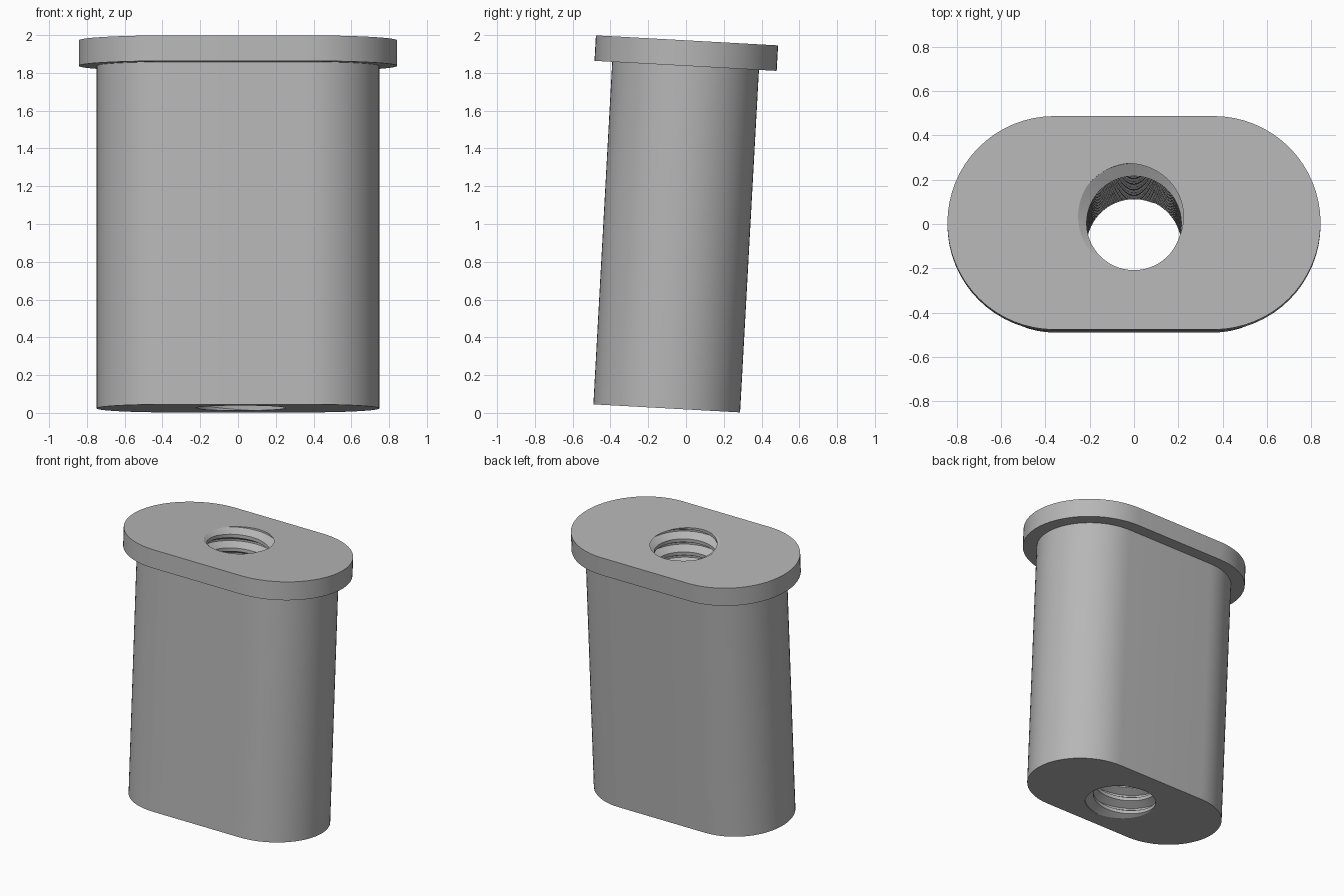
import bpy, bmesh
from math import sin, cos, pi, radians, ceil

if "Cube" in bpy.data.objects:
    bpy.data.objects.remove(bpy.data.objects["Cube"], do_unlink=True)

HEIGHT, RIM = 1.951, 0.135             # overall height, flange thickness
HALF_STRAIGHT = 0.36                   # half length of the straight sides
BODY_R, FLANGE_R = 0.389, 0.483        # end radii
PITCH, MINOR, MAJOR = 0.1, 0.214, 0.27  # thread
ARC, SIDES = 32, 72

grey = bpy.data.materials.new("grey")
grey.use_nodes = True
colour = (0.47, 0.47, 0.47, 1)
grey.diffuse_color = colour
grey.node_tree.nodes["Principled BSDF"].inputs["Base Color"].default_value = colour

bm = bmesh.new()


def stadium(radius, z):
    """Loop of vertices round a straight-sided, round-ended outline."""
    loop = []
    for side in (1, -1):
        for i in range(ARC + 1):
            a = -pi / 2 + pi * i / ARC
            loop.append(bm.verts.new((side * (HALF_STRAIGHT + radius * cos(a)),
                                      side * radius * sin(a), z)))
    return loop


# Outer wall: body, underside of the flange, flange edge
loops = [stadium(r, z) for r, z in ((BODY_R, 0), (BODY_R, HEIGHT - RIM),
                                   (FLANGE_R, HEIGHT - RIM), (FLANGE_R, HEIGHT))]
for low, high in zip(loops, loops[1:]):
    for i in range(len(low)):
        k = (i + 1) % len(low)
        bm.faces.new((low[i], low[k], high[k], high[i]))

# Threaded bore: a helical wall, longer than the part
profile = ((0, MINOR), (0.25, MINOR), (0.56, MAJOR), (0.69, MAJOR))
steps = len(profile)
turns = ceil(HEIGHT / PITCH) + 4
phase = (0.625 + 0.33 - HEIGHT / PITCH) % 1   # root of the groove meets the top face at the back
thread = []
for i in range(SIDES):
    a = 2 * pi * i / SIDES
    column = []
    for j in range(turns * steps):
        part, r = profile[j % steps]
        z = PITCH * (j // steps - 2 + part + i / SIDES - phase)
        column.append(bm.verts.new((r * cos(a), r * sin(a), z)))
    thread.append(column)
bore_faces = []
for i in range(SIDES):
    wrap = steps if i == SIDES - 1 else 0     # last column joins one turn higher
    near, far = thread[i], thread[(i + 1) % SIDES]
    for j in range(turns * steps - 1 - wrap):
        bore_faces.append(bm.faces.new((near[j], near[j + 1],
                                        far[j + 1 + wrap], far[j + wrap])))

# Trim the bore flush with both end faces, then fill each end face round it
for z, direction in ((0, -1), (HEIGHT, 1)):
    bore_faces = [f for f in bore_faces if f.is_valid]
    geom = set(bore_faces)
    for f in bore_faces:
        geom.update(f.edges, f.verts)
    result = bmesh.ops.bisect_plane(bm, geom=list(geom), dist=1e-6, plane_co=(0, 0, z),
                                    plane_no=(0, 0, direction), clear_outer=True)
    bore_faces = [g for g in result["geom"] if isinstance(g, bmesh.types.BMFace)]
for z, direction in ((0, -1), (HEIGHT, 1)):
    bmesh.ops.delete(bm, geom=[v for v in bm.verts if not v.link_faces], context="VERTS")
    rim = [e for e in bm.edges if e.is_boundary
           and all(abs(v.co.z - z) < 1e-4 for v in e.verts)]
    bmesh.ops.triangle_fill(bm, edges=rim, use_beauty=True, normal=(0, 0, direction))
bmesh.ops.recalc_face_normals(bm, faces=bm.faces[:])

mesh = bpy.data.meshes.new("flanged_sleeve")
bm.to_mesh(mesh)
bm.free()
mesh.materials.append(grey)
sleeve = bpy.data.objects.new("flanged_sleeve", mesh)
bpy.context.collection.objects.link(sleeve)

# Lean towards the back
sleeve.location = (0, -0.102, 0.024)
sleeve.rotation_euler = (radians(-3.15), 0, 0)

bpy.context.view_layer.objects.active = sleeve
sleeve.select_set(True)
bpy.ops.object.shade_smooth_by_angle(angle=radians(25))
